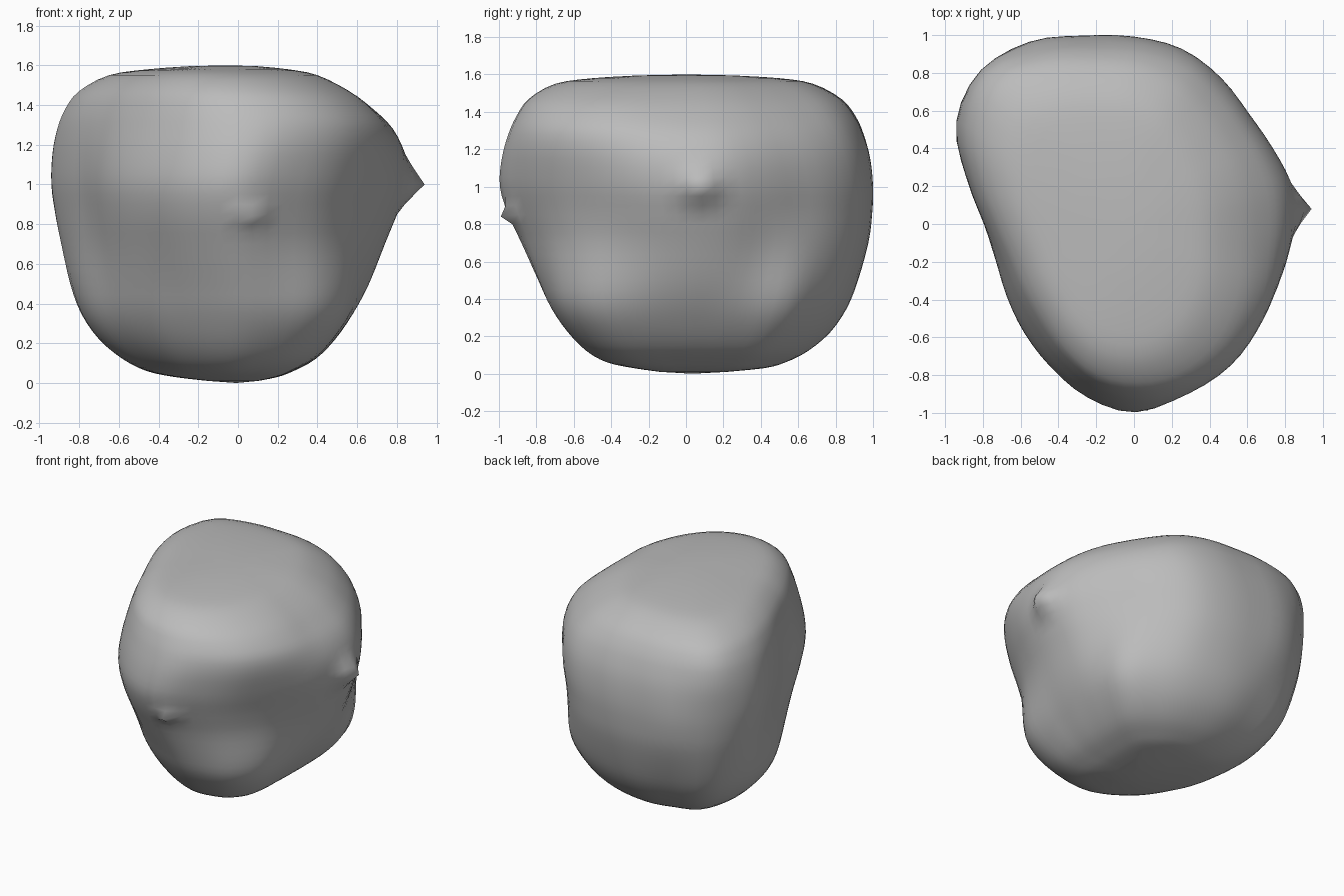
import bpy
import bmesh
import math
from mathutils import Vector

cube = bpy.data.objects.get("Cube")
if cube:
    bpy.data.objects.remove(cube, do_unlink=True)

SEGMENTS = 72
STEPS = 3

# Section outlines, as radii at even angles counter-clockwise from +x
LOWER = [.49, .51, .57, .67, .69, .72, .75, .79, .83, .90, .84, .75,
         .68, .62, .59, .58, .58, .60, .63, .64, .65, .62, .55, .5]
WIDEST = [.84, .85, .83, .84, .90, .96, .99, 1.03, 1.11, 1.14, 1.08, .91,
          .79, .755, .775, .82, .88, .955, 1, .93, .88, .83, .81, .82]
UPPER = [.55, .56, .58, .61, .67, .76, .82, .87, .96, 1.04, .95, .82,
         .72, .67, .67, .70, .76, .82, .84, .82, .77, .70, .63, .57]
LOWER_Z, WIDEST_Z, UPPER_Z = .25, .95, 1.47

# Height and the extents of the section there: left, right, front, back
LEVELS = [(.01, -.15, .1, -.14, .22), (.03, -.32, .2, -.28, .42),
          (.06, -.46, .28, -.42, .53), (.12, -.58, .39, -.53, .65),
          (.22, -.7, .49, -.63, .77), (.35, -.79, .58, -.72, .86),
          (.5, -.845, .66, -.79, .92), (.7, -.89, .74, -.88, .975),
          (.85, -.92, .8, -.95, .995), (1, -.94, .845, -.995, 1),
          (1.15, -.935, .84, -.985, .985), (1.28, -.91, .78, -.95, .95),
          (1.38, -.87, .68, -.905, .905), (1.47, -.8, .56, -.84, .83),
          (1.55, -.65, .4, -.7, .68), (1.58, -.45, .25, -.5, .5),
          (1.595, -.25, .1, -.25, .25)]

# Small pinched points: tip, reach of the pull
PINCHES = [(Vector((.94, .08, 1)), .17), (Vector((.07, -.99, .84)), .09)]


def blend(a, b, c, d, t):
    """Smooth curve through b and c."""
    return b + .5 * t * (c - a + t * (2 * a - 5 * b + 4 * c - d + t * (3 * (b - c) + d - a)))


def outline_at(z):
    """Radii of the section at a height."""
    if z < WIDEST_Z:
        other, far = LOWER, LOWER_Z
    else:
        other, far = UPPER, UPPER_Z
    t = min((z - WIDEST_Z) / (far - WIDEST_Z), 1)
    t = t * t * (3 - 2 * t)
    return [a + (b - a) * t for a, b in zip(WIDEST, other)]


def outline_points(radii):
    """Points along the smooth closed outline."""
    count = len(radii)
    for index in range(SEGMENTS):
        place = index * count / SEGMENTS
        k = int(place)
        near = [radii[(k + i) % count] for i in (-1, 0, 1, 2)]
        radius = blend(*near, place - k)
        angle = 2 * math.pi * index / SEGMENTS
        yield radius * math.cos(angle), radius * math.sin(angle)


def smooth_levels():
    """Levels with extra sections between them."""
    last = len(LEVELS) - 1
    for k in range(last):
        near = [LEVELS[min(max(k + i, 0), last)] for i in (-1, 0, 1, 2)]
        for step in range(STEPS):
            yield [blend(*values, step / STEPS) for values in zip(*near)]
    yield LEVELS[last]


def fit(values, low, high):
    """Spread values between two limits."""
    start, end = min(values), max(values)
    return [low + (v - start) * (high - low) / (end - start) for v in values]


def build_rock(material):
    bm = bmesh.new()

    # Stacked sections
    rings = []
    for z, left, right, front, back in smooth_levels():
        xs, ys = zip(*outline_points(outline_at(z)))
        rings.append([bm.verts.new((x, y, z)) for x, y in
                      zip(fit(xs, left, right), fit(ys, front, back))])
    for low, high in zip(rings, rings[1:]):
        for i in range(SEGMENTS):
            j = (i + 1) % SEGMENTS
            bm.faces.new((low[i], low[j], high[j], high[i]))

    # Shallow domed ends
    for ring, z in ((rings[0], 0), (rings[-1], 1.6)):
        centre = sum((v.co for v in ring), Vector()) / SEGMENTS
        tip = bm.verts.new((centre.x, centre.y, z))
        for i in range(SEGMENTS):
            bm.faces.new((ring[i], ring[(i + 1) % SEGMENTS], tip))

    # Pinched points on the side and front
    for tip, reach in PINCHES:
        closest = min(bm.verts, key=lambda v: (v.co - tip).length)
        start = closest.co.copy()
        for v in bm.verts:
            distance = (v.co - start).length
            if distance < reach:
                v.co += (tip - start) * (1 - distance / reach) ** 1.5

    bmesh.ops.recalc_face_normals(bm, faces=bm.faces)
    mesh = bpy.data.meshes.new("rock")
    bm.to_mesh(mesh)
    bm.free()
    mesh.materials.append(material)
    rock = bpy.data.objects.new("rock", mesh)
    bpy.context.collection.objects.link(rock)
    for polygon in mesh.polygons:
        polygon.use_smooth = True


# Plain stone colour
stone = bpy.data.materials.new("stone_grey")
stone.use_nodes = True
colour = (.5, .5, .5, 1)
stone.diffuse_color = colour
stone.node_tree.nodes["Principled BSDF"].inputs["Base Color"].default_value = colour

build_rock(stone)
